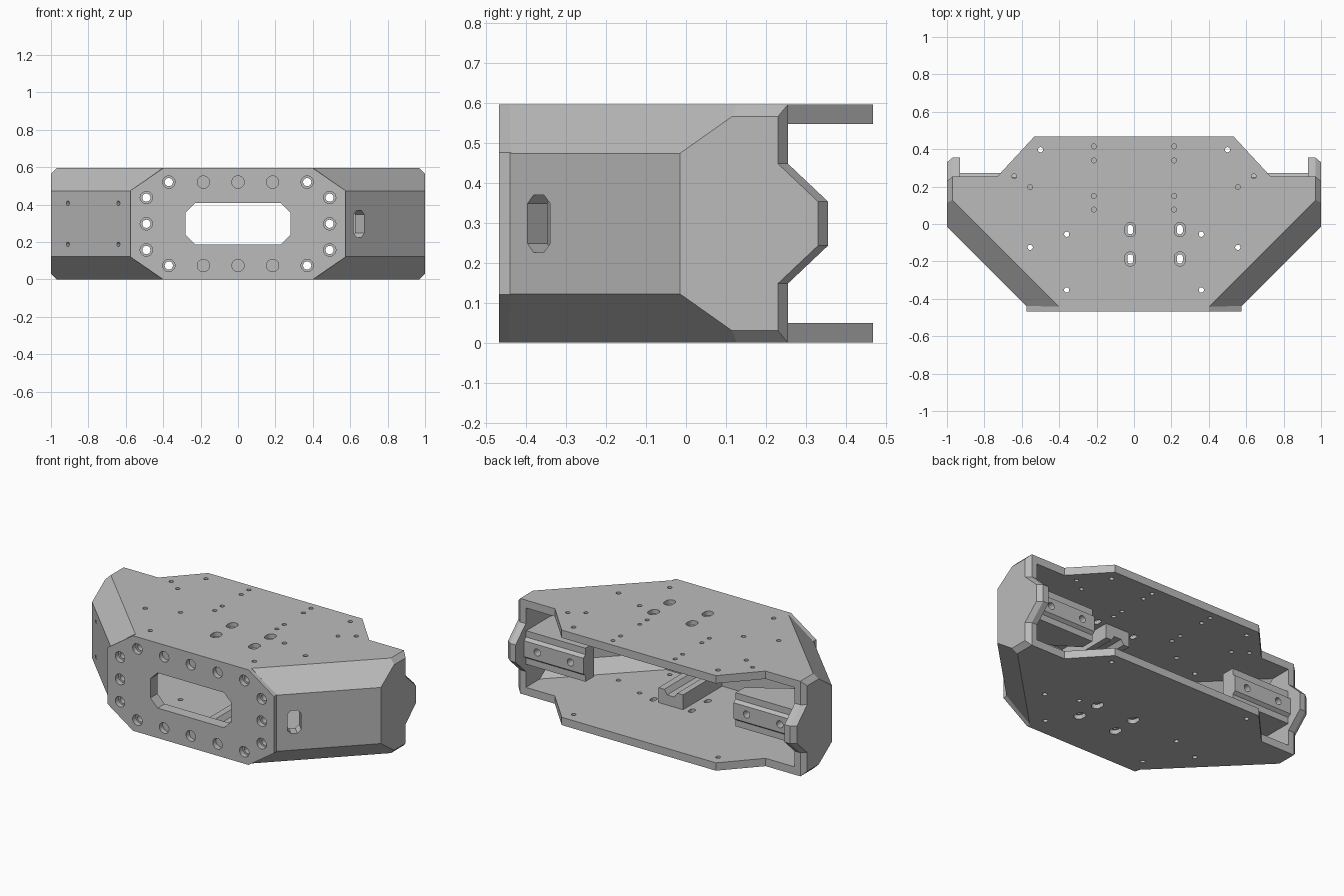
import bpy, bmesh, math
from mathutils import Vector, Matrix

if "Cube" in bpy.data.objects:
    bpy.data.objects.remove(bpy.data.objects["Cube"])

H = 0.2975          # half height; parts are modelled around z = 0, then lifted
R2 = math.sqrt(2)

metal = bpy.data.materials.new("light_grey_metal")
metal.use_nodes = True
GREY = (0.5, 0.5, 0.5, 1)
metal.diffuse_color = GREY
metal.node_tree.nodes["Principled BSDF"].inputs["Base Color"].default_value = GREY


def finish(bm, name):
    bmesh.ops.recalc_face_normals(bm, faces=bm.faces)
    me = bpy.data.meshes.new(name)
    bm.to_mesh(me)
    bm.free()
    me.materials.append(metal)
    ob = bpy.data.objects.new(name, me)
    ob.location.z = H
    bpy.context.collection.objects.link(ob)
    return ob


def loft(bm, rings, mirror=1):
    rows = [[bm.verts.new((x * mirror, y, z)) for x, y, z in r] for r in rings]
    n = len(rows[0])
    bm.faces.new(rows[0])
    bm.faces.new(rows[-1])
    for a, b in zip(rows, rows[1:]):
        for i in range(n):
            j = (i + 1) % n
            bm.faces.new((a[i], a[j], b[j], b[i]))


def prism(bm, pts, vec, mirror=1):
    vec = Vector(vec)
    loft(bm, [pts, [Vector(p) + vec for p in pts]], mirror)


def pin(bm, start, vec, r, stretch=0, sides=24):
    """Round or (stretched along y) oblong pin from start along vec."""
    start, vec = Vector(start), Vector(vec)
    rot = vec.to_track_quat('Z', 'Y').to_matrix()
    ring = []
    for i in range(sides):
        a = 2 * math.pi * (i + 0.5) / sides
        p = start + rot @ Vector((r * math.cos(a), r * math.sin(a), 0))
        p.y += stretch if p.y > start.y else -stretch
        ring.append(p)
    prism(bm, ring, vec)


def octagon(w, h, c):
    return [(w, h - c), (w - c, h), (c - w, h), (-w, h - c),
            (-w, c - h), (c - w, -h), (w - c, -h), (w, c - h)]


def convex(name, planes):
    """Big box trimmed by planes (normal, distance)."""
    bm = bmesh.new()
    bmesh.ops.create_cube(bm, size=4)
    for n, d in planes:
        n = Vector(n).normalized()
        bmesh.ops.bisect_plane(bm, geom=bm.verts[:] + bm.edges[:] + bm.faces[:],
                               plane_co=n * d, plane_no=n, clear_outer=True)
        bmesh.ops.holes_fill(bm, edges=bm.edges[:], sides=0)
    return finish(bm, name)


def shell_planes(front, back, half, side, diag, bevel, edge):
    out = [((0, -1, 0), front), ((0, 1, 0), back)]
    for s in (-1, 1):
        out += [((0, 0, s), half), ((s, 0, 0), side), ((s, -1, 0), diag)]
        for t in (-1, 1):
            out += [((s, -1, t * R2), bevel), ((s, 0, t), edge)]
    return out


def combine(target, tool, op='DIFFERENCE'):
    tool.hide_render = True
    m = target.modifiers.new("cut", 'BOOLEAN')
    m.operation, m.object, m.solver = op, tool, 'EXACT'
    bpy.context.view_layer.objects.active = target
    bpy.ops.object.modifier_apply(modifier=m.name)
    bpy.data.objects.remove(tool)


# Hollow body with angled front corners
body = convex("housing", shell_planes(0.44, 0.467, H, 1.0, 1.015 / R2, 0.6317, 1.2675 / R2))
bm = bmesh.new()
prism(bm, [(x, -0.467, z) for x, z in
           [(0.575, 0.1775), (0.4, H), (-0.4, H), (-0.575, 0.1775),
            (-0.575, -0.1775), (-0.4, -H), (0.4, -H), (0.575, -0.1775)]], (0, 0.03, 0))
combine(body, finish(bm, "front_plate"), 'UNION')
combine(body, convex("cavity", shell_planes(0.397, 1.5, 0.2485, 0.93, 0.916 / R2, 0.5817, 2)))

# Rear outline of the two plates
bm = bmesh.new()
for s in (-1, 1):
    prism(bm, [(x, y, -0.5) for x, y in
               [(0.515, 0.487), (0.73, 0.255), (0.931, 0.255), (0.931, 0.7), (0.515, 0.7)]],
          (0, 0, 1), s)
combine(body, finish(bm, "plate_cut"))


# Rear outline of the side walls: pointed tab with a bevelled outer rim
def rim(x, o):
    half = [(0.7, 0.5), (0.2545 - o, 0.5), (0.2545 - o, 0.15), (0.355 - o, 0.055)]
    return [(x, y, z) for y, z in half] + [(x, y, -z) for y, z in reversed(half)]


bm = bmesh.new()
for s in (-1, 1):
    loft(bm, [rim(0.925, 0), rim(0.97, 0), rim(1.03, 0.05)], s)
combine(body, finish(bm, "side_cut"))

# Front window, side slot and front bolt holes
bm = bmesh.new()
prism(bm, [(x, -0.6, z) for x, z in octagon(0.28, 0.11, 0.05)], (0, 0.3, 0))
prism(bm, [(0.697 + x / R2, -0.418 + x / R2, z) for x, z in octagon(0.04, 0.072, 0.022)],
      (-0.15, 0.15, 0))
bolts = [(x, z, abs(x) > 0.3) for x in (-0.37, -0.185, 0, 0.185, 0.37) for z in (-0.223, 0.223)]
bolts += [(x, z, True) for x in (-0.49, 0.49) for z in (-0.14, 0, 0.14)]
for x, z, _ in bolts:
    pin(bm, (x, -0.5, z), (0, 0.065, 0), 0.033)
combine(body, finish(bm, "front_cut"))

bm = bmesh.new()
for x, z, through in bolts:
    if through:
        pin(bm, (x, -0.45, z), (0, 0.13, 0), 0.022)
# Small screw holes in the right angled wall
for x in (-0.91, -0.64):
    for z in (-0.11, 0.11):
        pin(bm, (x - 0.03, -x - 1.045, z), (0.12, 0.12, 0), 0.012, sides=12)
combine(body, finish(bm, "bolt_cut"))

# Screw holes and recessed oblong slots in the plates
bm = bmesh.new()
for s in (-1, 1):
    for x, y in [(0.5, 0.397), (0.555, -0.125), (0.36, -0.055), (0.36, -0.353)]:
        pin(bm, (s * x, y, -0.5), (0, 0, 1), 0.014, sides=16)
    for x, y in [(0.64, 0.255), (0.555, 0.197), (0.215, 0.415),
                 (0.215, 0.34), (0.215, 0.15), (0.215, 0.077)]:
        pin(bm, (s * x, y, 0.2), (0, 0, 0.3), 0.013, sides=16)
slots = [(x, y) for x in (-0.02, 0.245) for y in (-0.03, -0.187)]
for x, y in slots:
    for s in (-1, 1):
        pin(bm, (x, y, s * 0.4), (0, 0, -s * 0.13), 0.029, 0.009)
combine(body, finish(bm, "plate_holes"))
bm = bmesh.new()
for x, y in slots:
    pin(bm, (x, y, -0.5), (0, 0, 1), 0.016, 0.009)
combine(body, finish(bm, "slot_holes"))

# Wedge mounts inside the side corners, with a raised drilled band
for s, side in ((1, "left"), (-1, "right")):
    bm = bmesh.new()
    loft(bm, [[(x, y, z) for x, y in
               [(0.52, back), (0.52, 0.165), (0.86, -0.05), (0.935, 0.015), (0.935, back)]]
              for z, back in [(-0.105, 0.252), (-0.065, 0.252), (-0.05, 0.272),
                              (0.05, 0.272), (0.065, 0.252), (0.105, 0.252)]], s)
    mount = finish(bm, side + "_mount")
    bm = bmesh.new()
    for x in (0.61, 0.84):
        pin(bm, (s * x, 0.3, 0), (0, -0.1, 0), 0.022)
    combine(mount, finish(bm, "mount_holes"))

# Channel rails on the inner faces of both plates
for s, level in ((1, "upper"), (-1, "lower")):
    bm = bmesh.new()
    prism(bm, [(0.1125 + x, -0.4, s * z) for x, z in
               [(-0.085, 0.25), (-0.085, 0.155), (-0.045, 0.155), (-0.025, 0.185),
                (0.025, 0.185), (0.045, 0.155), (0.085, 0.155), (0.085, 0.25)]], (0, 0.39, 0))
    finish(bm, level + "_rail")
